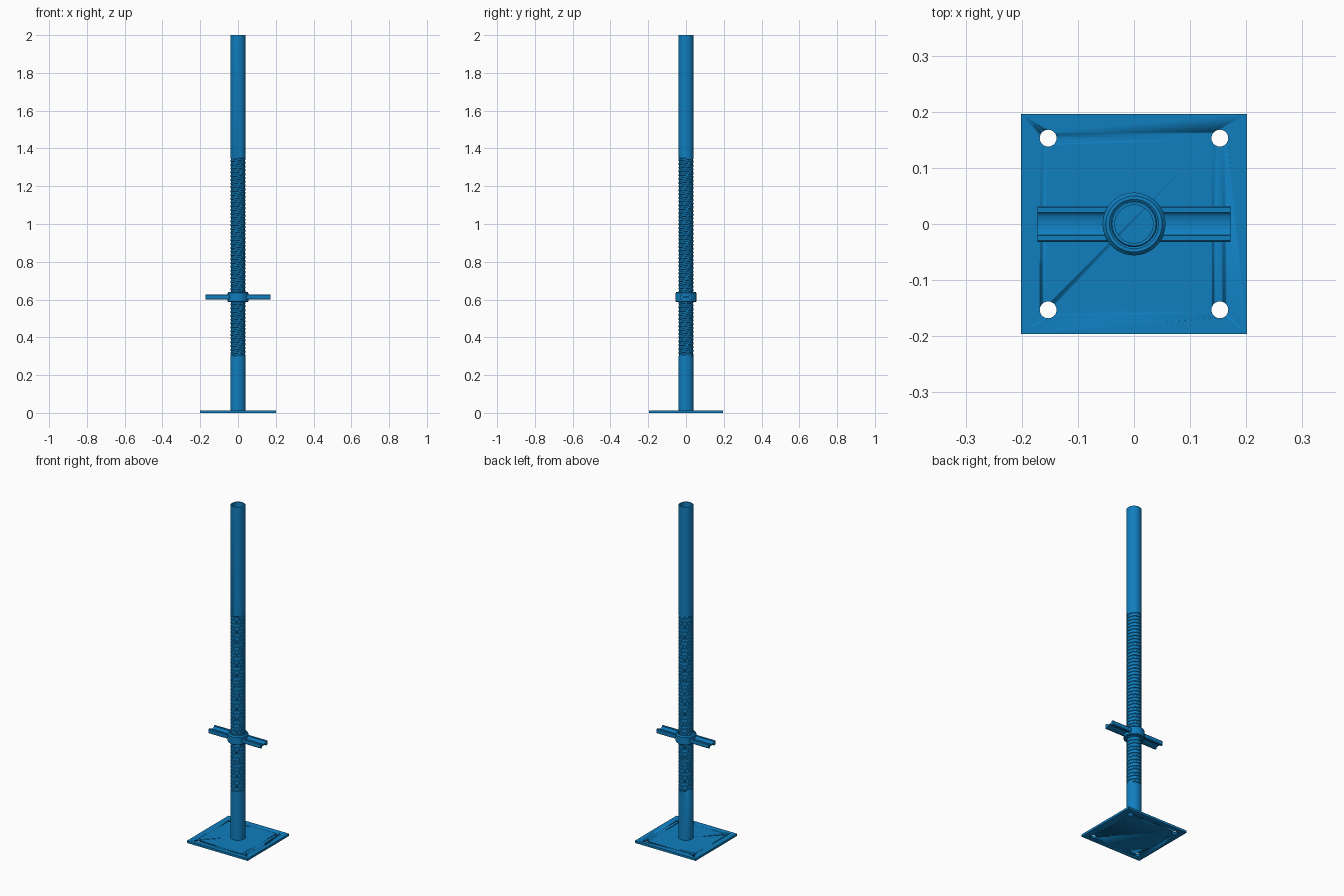
import bpy, bmesh, math

if "Cube" in bpy.data.objects:
    bpy.data.objects.remove(bpy.data.objects["Cube"])

SEG = 48
TAU = 2 * math.pi


def finish(bm, name, angle=35):
    """Turn a bmesh into a named, cleanly shaded object."""
    bmesh.ops.remove_doubles(bm, verts=bm.verts, dist=1e-5)
    bmesh.ops.recalc_face_normals(bm, faces=bm.faces)
    mesh = bpy.data.meshes.new(name)
    bm.to_mesh(mesh)
    bm.free()
    mesh.materials.append(steel)
    obj = bpy.data.objects.new(name, mesh)
    bpy.context.collection.objects.link(obj)
    bpy.ops.object.select_all(action='DESELECT')
    obj.select_set(True)
    bpy.context.view_layer.objects.active = obj
    bpy.ops.object.shade_smooth_by_angle(angle=math.radians(angle))
    return obj


def add_surface(bm, rows, radius_height):
    """Skin a round surface; radius_height(row, angle) gives (r, z)."""
    grid = []
    for row in rows:
        ring = []
        for i in range(SEG + 1):
            a = TAU * i / SEG
            r, z = radius_height(row, a)
            ring.append(bm.verts.new((r * math.cos(a), r * math.sin(a), z)))
        grid.append(ring)
    for lo, hi in zip(grid, grid[1:]):
        for i in range(SEG):
            bm.faces.new((lo[i], lo[i + 1], hi[i + 1], hi[i]))


def add_lathe(bm, profile):
    add_surface(bm, profile, lambda p, a: p)


steel = bpy.data.materials.new("blue_steel")
steel.diffuse_color = (0.005, 0.21, 0.52, 1)
steel.use_nodes = True
steel.node_tree.nodes["Principled BSDF"].inputs["Base Color"].default_value = steel.diffuse_color

# Base plate with four bolt holes
PLATE_H = 0.013
bm = bmesh.new()
bmesh.ops.create_cube(bm, size=1)
for v in bm.verts:
    v.co.x *= 0.402
    v.co.y *= 0.392
    v.co.z = (v.co.z + 0.5) * PLATE_H
plate = finish(bm, "base_plate")

bm = bmesh.new()
for sx in (-1, 1):
    for sy in (-1, 1):
        new = bmesh.ops.create_cone(bm, cap_ends=True, segments=32, radius1=0.015,
                                    radius2=0.015, depth=0.1)["verts"]
        bmesh.ops.translate(bm, verts=new, vec=(sx * 0.153, sy * 0.153, 0))
cutter = finish(bm, "bolt_hole_cutter")
cutter.hide_render = True
bpy.context.view_layer.objects.active = plate
cut = plate.modifiers.new("bolt_holes", 'BOOLEAN')
cut.operation = 'DIFFERENCE'
cut.solver = 'EXACT'
cut.object = cutter
bpy.ops.object.modifier_apply(modifier=cut.name)
bpy.data.objects.remove(cutter)

# Hollow spindle with a helical thread cut into its middle
R, BORE, TOP = 0.041, 0.034, 2.0
Z0, Z1, PITCH, DEPTH = 0.30, 1.35, 0.02, 0.003
turns = math.ceil((Z1 - Z0) / PITCH)
STEPS = (0.0, 0.4, 0.5, 0.9)          # crest, crest, root, root


def thread(row, a):
    k, s = row
    z = Z0 + PITCH * (k + STEPS[s] + a / TAU)
    if z <= Z0 + 1e-6 or z >= Z1 - 1e-6:
        return R, min(max(z, Z0), Z1)
    return (R if s < 2 else R - DEPTH), z


bm = bmesh.new()
add_lathe(bm, [(BORE, PLATE_H), (R, PLATE_H), (R, Z0)])
add_surface(bm, [(k, s) for k in range(-2, turns + 1) for s in range(4)], thread)
add_lathe(bm, [(R, Z1), (R, TOP - 0.003), (R - 0.002, TOP), (BORE, TOP), (BORE, PLATE_H)])
bmesh.ops.remove_doubles(bm, verts=bm.verts, dist=1e-5)
bmesh.ops.dissolve_degenerate(bm, edges=bm.edges, dist=1e-6)
finish(bm, "threaded_spindle", 30)

# Adjusting nut
bm = bmesh.new()
add_lathe(bm, [(0.039, 0.587), (0.052, 0.587), (0.056, 0.591), (0.056, 0.634),
               (0.050, 0.641), (0.044, 0.641), (0.039, 0.637), (0.039, 0.587)])
finish(bm, "adjusting_nut", 30)

# Two handles with a grooved, dumbbell shaped section
HW, HH, GW, GD, CZ = 0.032, 0.0135, 0.0205, 0.010, 0.613
groove = [(GW * math.cos(math.pi * i / 10), HH - GD * math.sin(math.pi * i / 10) ** 0.7)
          for i in range(11)]
upper = [(HW, HH - 0.003), (HW - 0.003, HH)] + groove + [(-HW + 0.003, HH), (-HW, HH - 0.003)]
section = upper + [(-y, -z) for y, z in upper]
for side, label in ((-1, "left"), (1, "right")):
    bm = bmesh.new()
    ends = [[bm.verts.new((side * x, y, CZ + z)) for y, z in section] for x in (0.0445, 0.172)]
    n = len(section)
    for i in range(n):
        j = (i + 1) % n
        bm.faces.new((ends[0][i], ends[0][j], ends[1][j], ends[1][i]))
    for ring in ends:
        bm.faces.new(ring)
    finish(bm, label + "_handle")
